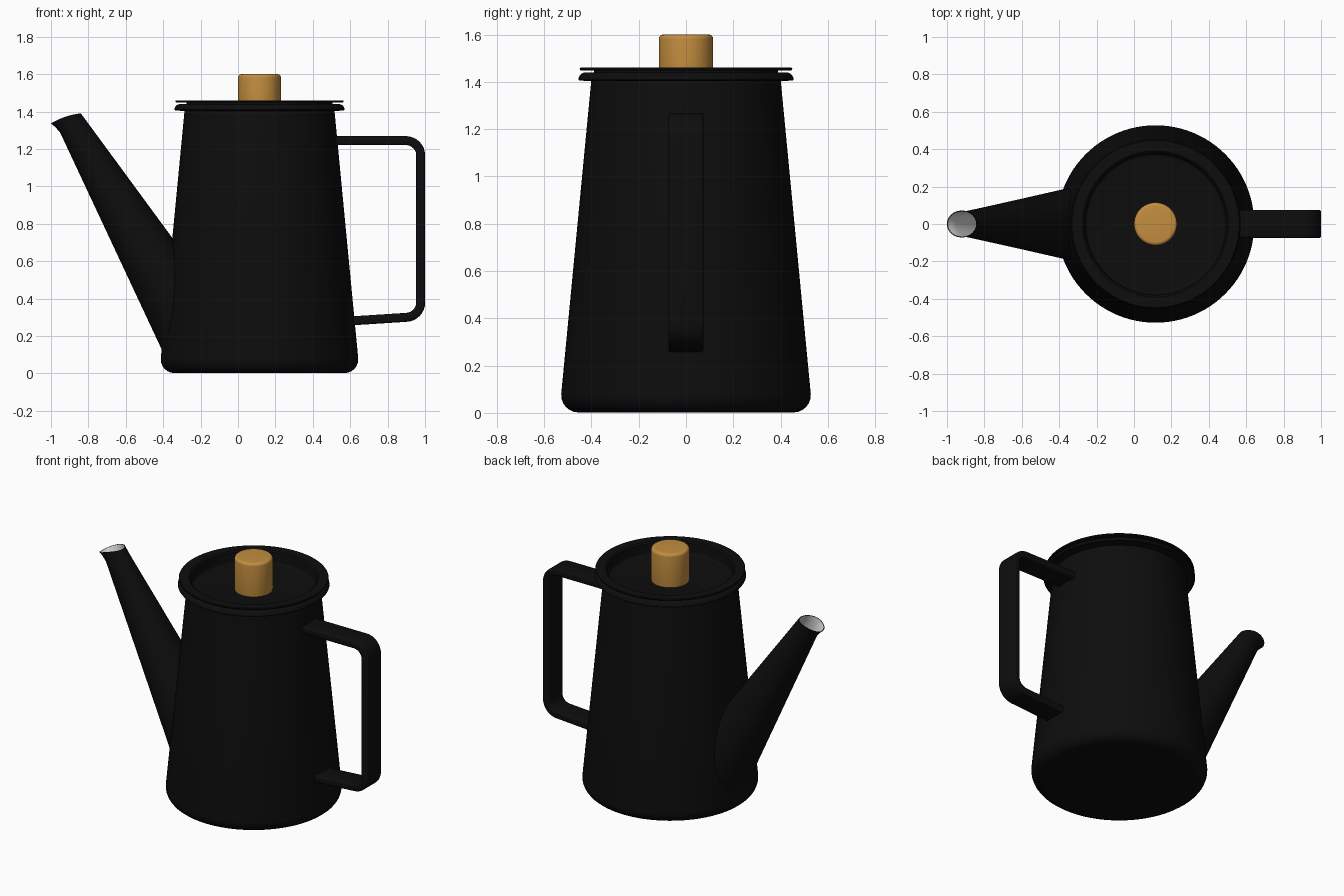
import bpy, bmesh, math
from mathutils import Vector

cube = bpy.data.objects.get("Cube")
if cube:
    bpy.data.objects.remove(cube, do_unlink=True)

AXIS = 0.115  # x position of the pot's centre line


def material(name, rgb):
    m = bpy.data.materials.new(name)
    m.use_nodes = True
    color = (*rgb, 1)
    m.diffuse_color = color
    m.node_tree.nodes["Principled BSDF"].inputs["Base Color"].default_value = color
    return m


black = material("black enamel", (0.004, 0.004, 0.004))
white = material("pale lining", (0.65, 0.65, 0.65))
wood = material("warm wood", (0.55, 0.27, 0.05))


def finish(bm, name, mats, angle=35):
    bmesh.ops.recalc_face_normals(bm, faces=bm.faces)
    mesh = bpy.data.meshes.new(name)
    bm.to_mesh(mesh)
    bm.free()
    for m in mats:
        mesh.materials.append(m)
    ob = bpy.data.objects.new(name, mesh)
    bpy.context.collection.objects.link(ob)
    bpy.ops.object.select_all(action="DESELECT")
    ob.select_set(True)
    bpy.context.view_layer.objects.active = ob
    bpy.ops.object.shade_smooth_by_angle(angle=math.radians(angle))
    return ob


def bridge(bm, rings, mat_rule=lambda i: 0):
    """Join consecutive vertex rings with quads."""
    for i, (a, b) in enumerate(zip(rings, rings[1:])):
        n = len(a)
        for j in range(n):
            k = (j + 1) % n
            bm.faces.new((a[j], a[k], b[k], b[j])).material_index = mat_rule(i)


def arc(cx, cz, r, start, end, steps=6):
    angles = [math.radians(start + (end - start) * i / steps) for i in range(steps + 1)]
    return [(cx + r * math.cos(a), cz + r * math.sin(a)) for a in angles]


def lathe(name, profile, mats, mat_rule=lambda i: 0, sides=96):
    """Revolve an open (radius, height) profile and cap both ends."""
    bm = bmesh.new()
    turns = [math.tau * j / sides for j in range(sides)]
    rings = [[bm.verts.new((AXIS + r * math.cos(t), r * math.sin(t), z)) for t in turns]
             for r, z in profile]
    bridge(bm, rings, mat_rule)
    bm.faces.new(rings[0])
    bm.faces.new(rings[-1]).material_index = mat_rule(len(profile))
    return finish(bm, name, mats)


# Tapered body with rounded foot, rolled rim and pale inside
outside = arc(0.455, 0.075, 0.073, -90, 4) + [(0.401, 1.403), (0.452, 1.406)]
outside += arc(0.425, 1.41, 0.03, 0, 90)
inside = [(0.394, 1.44), (0.388, 1.4), (0.51, 0.08), (0.45, 0.015)]
lathe("pot_body", outside + inside, [black, white],
      lambda i: int(i >= len(outside)))

# Lid: flat flange around a sunken floor, with a skirt below
lid = [(0.3, 1.365), (0.386, 1.365), (0.39, 1.449), (0.447, 1.449), (0.45, 1.455),
       (0.447, 1.46), (0.39, 1.46), (0.38, 1.452), (0.376, 1.395)]
lid += arc(0.361, 1.395, 0.015, 0, -90, 4)
lathe("lid", lid, [black])

# Wooden knob
knob = [(0.113, 1.375), (0.115, 1.385)] + arc(0.097, 1.582, 0.018, 0, 90)
lathe("lid_knob", knob, [wood], sides=64)


# Spout: lofted oval rings given by lower edge, upper edge, half width and bow
def oval(bm, low, high, width, bow, shrink=1.0, sides=64):
    low, high = Vector(low), Vector(high)
    mid, half = (low + high) / 2, (low - high) / 2 * shrink
    ring = []
    for j in range(sides):
        t = math.tau * j / sides
        p = mid + half * math.cos(t)
        ring.append(bm.verts.new((p.x, width * shrink * math.sin(t),
                                  p.y + bow * math.sin(t) ** 2)))
    return ring


lip = ((-1.0, 1.337), (-0.84, 1.39), 0.072, 0.01)
curl = ((-0.978, 1.318), (-0.832, 1.379), 0.070, 0.008)
neck = ((-0.952, 1.29), (-0.82, 1.363), 0.070, 0.0)
root = ((-0.362, 0.03), (-0.22, 0.546), 0.205, 0.0)
deep = (Vector(neck[0]).lerp(Vector(root[0]), 0.5),
        Vector(neck[1]).lerp(Vector(root[1]), 0.5), 0.137, 0.0)

bm = bmesh.new()
outer = [oval(bm, *s) for s in (root, deep, neck, curl, lip)]
inner = [oval(bm, *s, shrink=0.95) for s in (lip, curl, neck, deep)]
bridge(bm, outer + inner, lambda i: int(i >= len(outer)))
bm.faces.new(inner[-1]).material_index = 1
bm.faces.new(outer[0])
finish(bm, "spout", [black, white], 50)

# Handle: flat strap swept along a path with two rounded corners
path = [(0.49, 1.245)] + arc(0.897, 1.165, 0.08, 90, 0, 8)
path += arc(0.897, 0.38, 0.08, 0, -87, 8) + [(0.56, 0.278)]
points = [Vector(p) for p in path]
bm = bmesh.new()
rings = []
for i, p in enumerate(points):
    ahead = points[min(i + 1, len(points) - 1)] - points[max(i - 1, 0)]
    if i in (1, 8, 9):  # keep straight runs an even thickness
        ahead = Vector((1, 0)) if i == 1 else Vector((0, -1))
    if i == len(points) - 2:
        ahead = points[-1] - p
    side = Vector((-ahead.y, ahead.x)).normalized() * 0.024
    corners = [(p + side, -1), (p + side, 1), (p - side, 1), (p - side, -1)]
    rings.append([bm.verts.new((c.x, 0.075 * s, c.y)) for c, s in corners])
bridge(bm, rings)
bm.faces.new(rings[0])
bm.faces.new(rings[-1])
bm.normal_update()
long_edges = [e for e in bm.edges
              if abs(e.verts[0].co.y - e.verts[1].co.y) < 0.01
              and e.calc_face_angle(0) > 1.2
              and e.calc_length() > 0.005
              and not any(len(f.verts) == 4 and all(v in rings[k] for v in f.verts)
                          for f in e.link_faces for k in (0, -1))]
bmesh.ops.bevel(bm, geom=long_edges, offset=0.012, segments=3, profile=0.5,
                affect="EDGES", clamp_overlap=True)
finish(bm, "handle", [black], 40)
